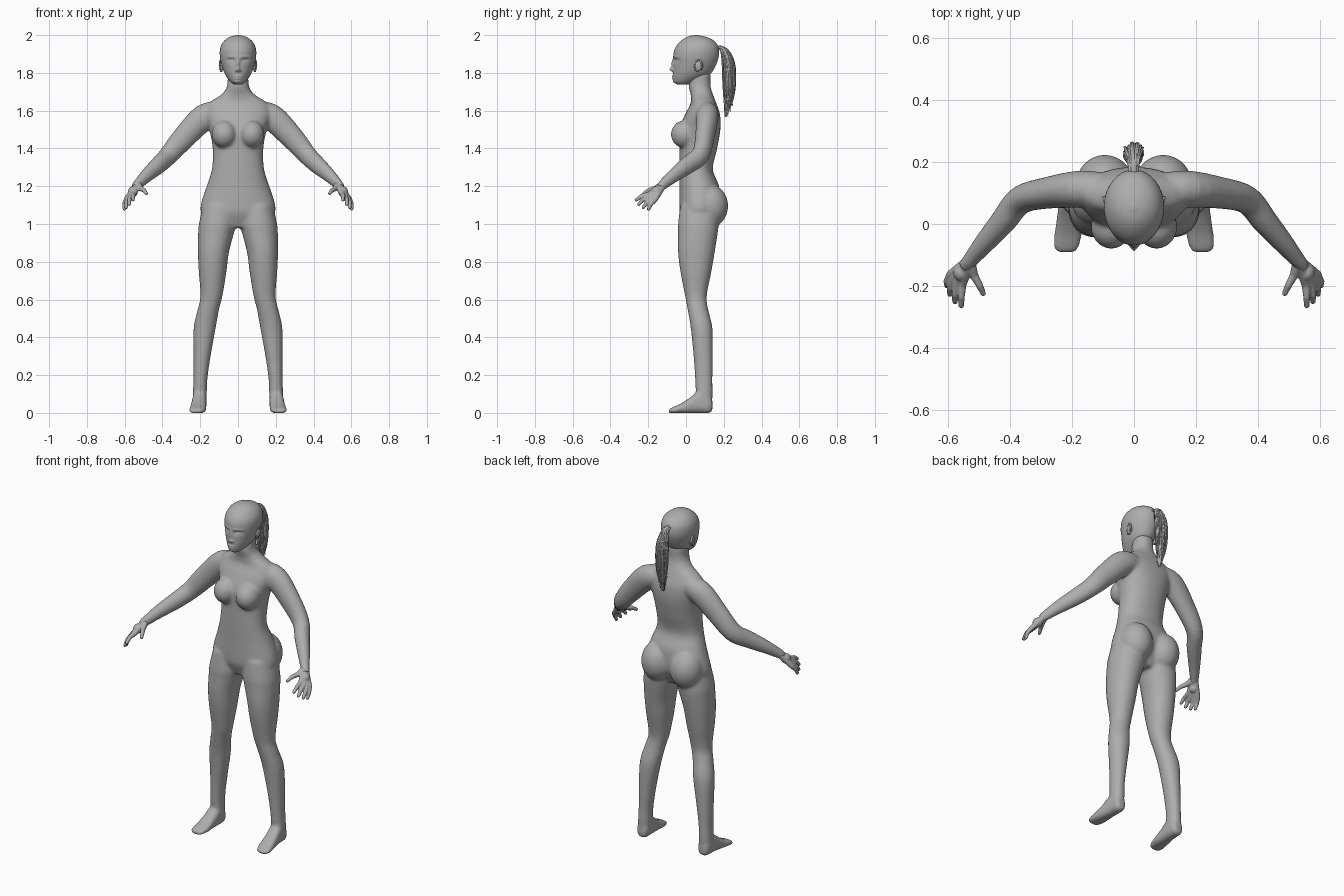
import bpy, bmesh, math, random
from mathutils import Vector, Matrix

random.seed(4)
skin = bpy.data.materials.new("clay grey")
skin.diffuse_color = (0.42, 0.42, 0.42, 1)


def resample(rows, k):
    """Smooth (Catmull-Rom) interpolation of tuples, k steps per span."""
    out = []
    for i in range(len(rows) - 1):
        a, b, c, d = rows[max(i - 1, 0)], rows[i], rows[i + 1], rows[min(i + 2, len(rows) - 1)]
        for j in range(k):
            t = j / k
            out.append(tuple(0.5 * (2 * q + (r - p) * t + (2 * p - 5 * q + 4 * r - s) * t * t
                                    + (3 * q - p - 3 * r + s) * t ** 3)
                             for p, q, r, s in zip(a, b, c, d)))
    return out + [rows[-1]]


def ring(c, u, v, n, p=2.0):
    """Superellipse ring around c with half axes u and v."""
    pts = []
    for i in range(n):
        a = 2 * math.pi * i / n
        ca, sa = math.cos(a), math.sin(a)
        pts.append(Vector(c) + Vector(u) * math.copysign(abs(ca) ** (2 / p), ca)
                   + Vector(v) * math.copysign(abs(sa) ** (2 / p), sa))
    return pts


def loft(bm, rings):
    vs = [[bm.verts.new(p) for p in r] for r in rings]
    n = len(vs[0])
    for a, b in zip(vs, vs[1:]):
        for i in range(n):
            bm.faces.new((a[i], a[(i + 1) % n], b[(i + 1) % n], b[i]))
    bm.faces.new(vs[0])
    bm.faces.new(vs[-1])


def level_loft(bm, rows, n=40, p=2.0, s=1):
    """Rows of (z, x0, x1, y front, y back)."""
    loft(bm, [ring((s * (x0 + x1) / 2, (y0 + y1) / 2, z), ((x1 - x0) / 2, 0, 0),
                   (0, (y1 - y0) / 2, 0), n, p) for z, x0, x1, y0, y1 in rows])


def tube(bm, rows, n=16, s=1):
    """Rows of (x, y, z, radius up, radius sideways)."""
    pts = [Vector((s * r[0], r[1], r[2])) for r in rows]
    rings = []
    for i, r in enumerate(rows):
        t = (pts[min(i + 1, len(pts) - 1)] - pts[max(i - 1, 0)]).normalized()
        ref = Vector((0, 0, 1)) if abs(t.z) < 0.93 else Vector((0, 1, 0))
        u = (ref - t * t.dot(ref)).normalized()
        rings.append(ring(pts[i], u * r[3], t.cross(u) * r[4], n))
    loft(bm, rings)


def ball(bm, c, r):
    bmesh.ops.create_uvsphere(bm, u_segments=28, v_segments=18, radius=1,
                              matrix=Matrix.Translation(c) @ Matrix.Diagonal((*r, 1)))


def finish(bm, name, voxel=0, smooth=0):
    bmesh.ops.recalc_face_normals(bm, faces=bm.faces[:])
    me = bpy.data.meshes.new(name)
    bm.to_mesh(me)
    bm.free()
    for f in me.polygons:
        f.use_smooth = True
    me.materials.append(skin)
    ob = bpy.data.objects.new(name, me)
    bpy.context.collection.objects.link(ob)
    if voxel:
        m = ob.modifiers.new("fuse", 'REMESH')
        m.mode, m.voxel_size, m.use_smooth_shade = 'VOXEL', voxel, True
        m = ob.modifiers.new("soften", 'SMOOTH')
        m.factor, m.iterations = 0.5, smooth
    return ob


# Body: torso, neck, legs, feet and arms fused into one skin
body = bmesh.new()
torso = [(0.98, .09, .00, .13), (1.05, .185, -.03, .165), (1.1, .197, -.035, .18),
         (1.2, .166, -.035, .175), (1.29, .138, -.036, .142), (1.4, .134, -.035, .165),
         (1.5, .152, -.035, .182), (1.58, .175, -.005, .18), (1.64, .155, .025, .16),
         (1.685, .088, .025, .143), (1.73, .058, .014, .13), (1.8, .055, .02, .13)]
level_loft(body, resample([(z, -w, w, a, b) for z, w, a, b in torso], 4), 48, 2.2)

leg = [(1.1, .01, .185, -.03, .17), (1.0, .01, .207, -.042, .172), (.95, .022, .211, -.042, .168),
       (.85, .048, .212, -.042, .152), (.75, .061, .208, -.03, .135), (.62, .082, .199, -.005, .11),
       (.55, .1, .213, .008, .117), (.45, .118, .235, .025, .14), (.3, .145, .236, .04, .142),
       (.18, .162, .236, .048, .14), (.1, .165, .239, .052, .141), (.03, .168, .238, .055, .138)]
foot = [(.14, .203, .02, .015, .06), (.125, .203, .034, -.001, .09), (.07, .204, .038, -.002, .115),
        (.02, .208, .04, -.002, .08), (-.03, .212, .044, -.002, .048),
        (-.07, .217, .042, -.002, .03), (-.093, .219, .03, -.001, .018)]
arm = [(.09, .11, 1.59, .055, .055), (.175, .112, 1.568, .07, .06), (.28, .1, 1.465, .063, .051),
       (.365, .077, 1.367, .053, .046), (.42, .01, 1.313, .048, .042),
       (.48, -.06, 1.26, .038, .034), (.53, -.12, 1.21, .028, .025), (.545, -.138, 1.192, .024, .024)]
for s in (-1, 1):
    level_loft(body, resample(leg, 4), 32, 2.1, s)
    loft(body, [ring((s * x, y, (a + b) / 2), (w, 0, 0), (0, 0, (b - a) / 2), 28, 2.6)
                for y, x, w, a, b in resample(foot, 3)])
    tube(body, resample(arm, 4), 24, s)
    ball(body, (s * .073, -.008, 1.475), (.066, .072, .073))
    ball(body, (s * .094, .125, 1.095), (.094, .098, .115))
finish(body, "body", .0085, 7)

# Hands: four fingers running through the palm, plus a thumb
fingers = [((.553, -.195, 1.157), (.556, -.235, 1.148), (.556, -.266, 1.126)),
           ((.569, -.19, 1.146), (.576, -.228, 1.128), (.576, -.252, 1.102)),
           ((.582, -.178, 1.136), (.592, -.208, 1.112), (.592, -.228, 1.085)),
           ((.591, -.163, 1.13), (.602, -.185, 1.106), (.602, -.2, 1.076)),
           ((.515, -.165, 1.187), (.497, -.198, 1.178), (.484, -.226, 1.16))]
for s, side in ((-1, "right"), (1, "left")):
    bm = bmesh.new()
    for k, (a, b, c) in enumerate(fingers):
        tip = tuple(q + (q - p) * .15 for p, q in zip(b, c))
        tube(bm, [(.53, -.12, 1.21, .02, .02), (*a, .0145, .014), (*b, .0115, .0115),
                  (*c, .009, .009), (*tip, .004, .004)], 14, s)
    ball(bm, (s * .556, -.155, 1.172), (.026, .03, .028))
    finish(bm, side + "_hand", .004, 3)

# Head: profile loft with the face pushed in and out by soft bumps
head = bmesh.new()
skull = [(1.738, .022, -.045, .02), (1.755, .042, -.064, .06), (1.79, .067, -.068, .125),
         (1.83, .083, -.067, .153), (1.88, .095, -.067, .172), (1.92, .096, -.062, .174),
         (1.95, .087, -.046, .165), (1.975, .068, -.02, .142), (1.992, .04, .01, .1),
         (2.0, .008, .045, .062)]
level_loft(head, resample([(z, -w, w, a, b) for z, w, a, b in skull], 9), 128)
bumps = [(.036, 1.865, .020, .012, .013), (.037, 1.861, .012, .006, -.008),  # eye sockets, eyes
         (.036, 1.884, .024, .006, -.004), (0, 1.845, .008, .026, -.011),    # brows, nose bridge
         (0, 1.818, .011, .010, -.016), (.012, 1.813, .007, .006, -.006),    # nose tip, nostrils
         (0, 1.783, .020, .005, -.007), (0, 1.770, .016, .005, -.007),       # lips
         (0, 1.752, .020, .009, -.005)]                                      # chin
for v in head.verts:
    if v.co.y < 0.03:
        x, z = v.co.x, v.co.z
        for bx, bz, sx, sz, d in bumps:
            v.co.y += d * math.exp(-((abs(x) - bx) / sx) ** 2 - ((z - bz) / sz) ** 2)
finish(head, "head")

# Ears: flat rim around a small inner shell
for s, side in ((-1, "right"), (1, "left")):
    bm = bmesh.new()
    rim = [(.09 + .006 * math.cos(a), .066 + .019 * math.cos(a), 1.838 + .03 * math.sin(a), .005, .006)
           for a in [2 * math.pi * i / 16 for i in range(-2, 13)]]
    tube(bm, rim, 8, s)
    ball(bm, (s * .087, .066, 1.836), (.009, .018, .028))
    finish(bm, side + "_ear")

# Ponytail: a core with loose tapering strands around it
tail = resample([(.16, 1.935, .012), (.198, 1.925, .017), (.222, 1.86, .03), (.228, 1.77, .033),
                 (.226, 1.67, .026), (.213, 1.57, .006)], 4)
bm = bmesh.new()
tube(bm, [(0, y, z, r * .8, r * .8) for y, z, r in tail], 16)
for i in range(44):
    a = 2 * math.pi * i / 44
    end = random.randint(14, len(tail))
    start = random.randint(0, 5)
    k = random.uniform(.8, 1.05)
    rows = []
    for j in range(start, end):
        y, z, r = tail[j]
        w = .0045 * (1 - ((j - start) / (end - start)) ** 3) + .0006
        rows.append((r * k * math.cos(a), y + r * k * math.sin(a), z, w, w))
    x, y, z, w, _ = rows[-1]
    rows.append((x * 1.15, y + .004 * math.sin(a), z - .02 if end < len(tail) else z - .004, .0005, .0005))
    tube(bm, rows, 5)
finish(bm, "ponytail")
